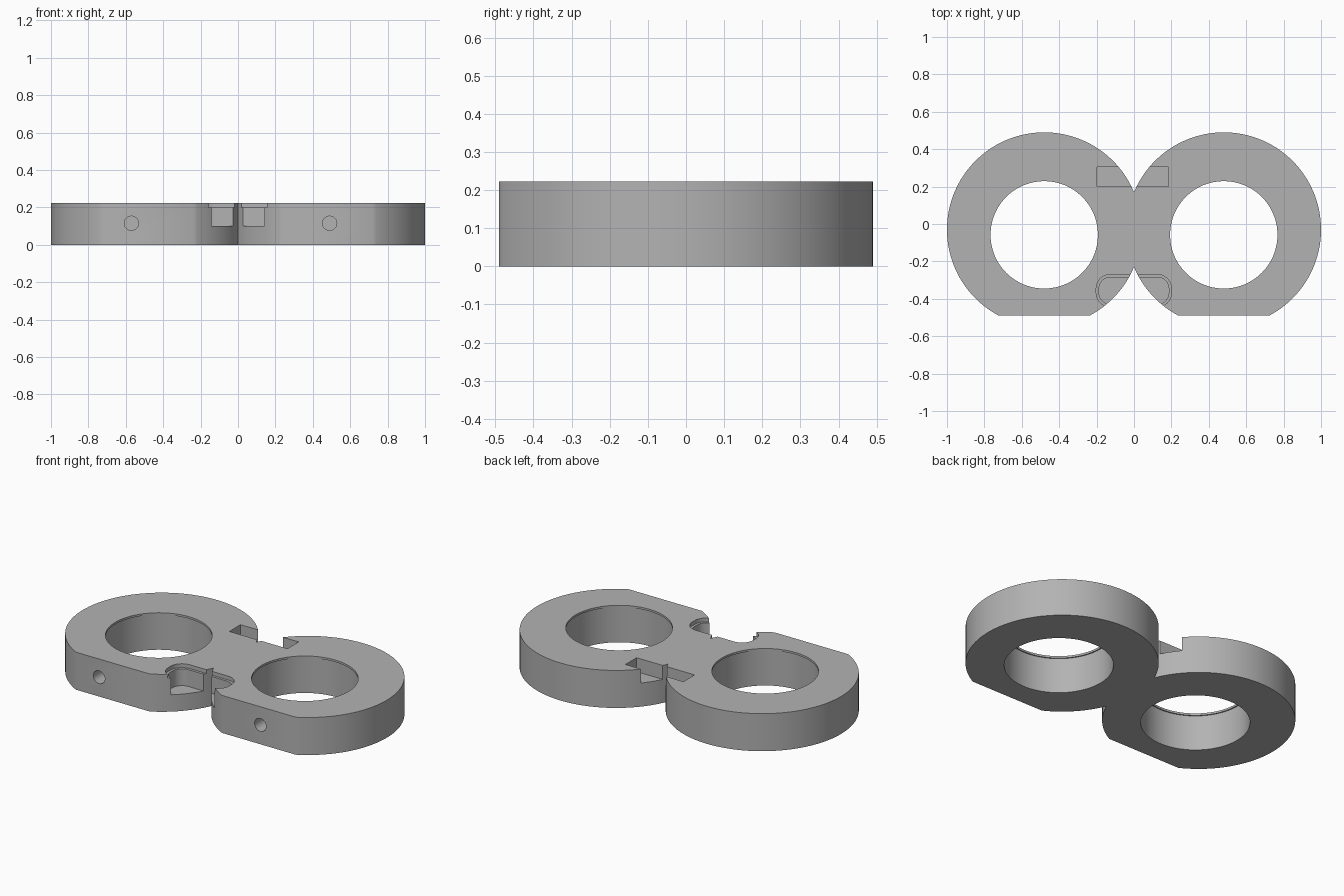
import bpy, bmesh, math
from mathutils import Matrix

if "Cube" in bpy.data.objects:
    bpy.data.objects.remove(bpy.data.objects["Cube"])

HEIGHT = 0.223
RING_X, RING_Y, RING_R = 0.48, -0.03, 0.52
BORE_Y = -0.058
FLAT_Y = -0.49

grey = bpy.data.materials.new("plain grey")
grey.use_nodes = True
colour = (0.45, 0.45, 0.45, 1)
grey.diffuse_color = colour
grey.node_tree.nodes["Principled BSDF"].inputs["Base Color"].default_value = colour


def arc(cx, cy, r, a0, a1, n):
    """Points along an arc, both ends included."""
    angles = [a0 + (a1 - a0) * i / n for i in range(n + 1)]
    return [(cx + r * math.cos(a), cy + r * math.sin(a)) for a in angles]


def prism(name, outline, z0, z1):
    """Closed solid made by raising a flat outline."""
    bm = bmesh.new()
    base = bm.faces.new([bm.verts.new((x, y, z0)) for x, y in outline])
    top = bmesh.ops.extrude_face_region(bm, geom=[base])["geom"]
    verts = [v for v in top if isinstance(v, bmesh.types.BMVert)]
    bmesh.ops.translate(bm, vec=(0, 0, z1 - z0), verts=verts)
    bmesh.ops.recalc_face_normals(bm, faces=bm.faces)
    mesh = bpy.data.meshes.new(name)
    bm.to_mesh(mesh)
    bm.free()
    mesh.materials.append(grey)
    obj = bpy.data.objects.new(name, mesh)
    bpy.context.collection.objects.link(obj)
    return obj


def disc(cx, cy, r, n=128):
    return arc(cx, cy, r, 0, math.tau, n)[:-1]


def rounded_rect(x0, x1, y0, y1, r):
    pts = []
    corners = [(x1 - r, y1 - r), (x0 + r, y1 - r), (x0 + r, y0 + r), (x1 - r, y0 + r)]
    for i, (cx, cy) in enumerate(corners):
        pts += arc(cx, cy, r, i * math.pi / 2, (i + 1) * math.pi / 2, 12)
    return pts


def cut(body, cutter):
    """Subtract a cutter and discard it."""
    cutter.hide_render = True
    mod = body.modifiers.new("cut", "BOOLEAN")
    mod.operation, mod.solver, mod.object = "DIFFERENCE", "EXACT", cutter
    bpy.context.view_layer.objects.active = body
    bpy.ops.object.modifier_apply(modifier=mod.name)
    bpy.data.objects.remove(cutter)


# Figure-eight plate: two overlapping discs with a flat on the front
waist = math.acos(-RING_X / RING_R)
flat = math.asin((FLAT_Y - RING_Y) / RING_R)
right = arc(RING_X, RING_Y, RING_R, -waist, -math.pi - flat, 16)
right += arc(RING_X, RING_Y, RING_R, flat, waist, 100)
left = [(-x, y) for x, y in reversed(right)][1:-1]
plate = prism("double_ring_plate", right + left, 0, HEIGHT)

# Bores, with a thin narrower lip at the top
for side in (-1, 1):
    cut(plate, prism("bore", disc(side * RING_X, BORE_Y, 0.294), -0.1, HEIGHT - 0.012))
    cut(plate, prism("lip", disc(side * RING_X, BORE_Y, 0.287), 0.1, 0.3))

# Rear rectangular notch
notch = [(-0.197, 0.2), (0.185, 0.2), (0.185, 0.305), (-0.197, 0.305)]
cut(plate, prism("rear_notch", notch, 0.14, 0.3))

# Front rounded pocket with a shallow ledge around it
cut(plate, prism("ledge", rounded_rect(-0.202, 0.2, -0.443, -0.27, 0.075), 0.2, 0.3))
cut(plate, prism("pocket", rounded_rect(-0.187, 0.186, -0.428, -0.285, 0.06), 0.1, 0.3))

# Blind round holes in the front flats
for x in (-0.57, 0.49):
    drill = prism("drill", disc(0, 0, 0.038, 32), 0, 0.2)
    drill.data.transform(Matrix.Translation((x, FLAT_Y + 0.1, 0.115))
                         @ Matrix.Rotation(math.pi / 2, 4, "X"))
    cut(plate, drill)

bpy.ops.object.select_all(action="DESELECT")
plate.select_set(True)
bpy.context.view_layer.objects.active = plate
bpy.ops.object.shade_smooth_by_angle(angle=math.radians(30))
